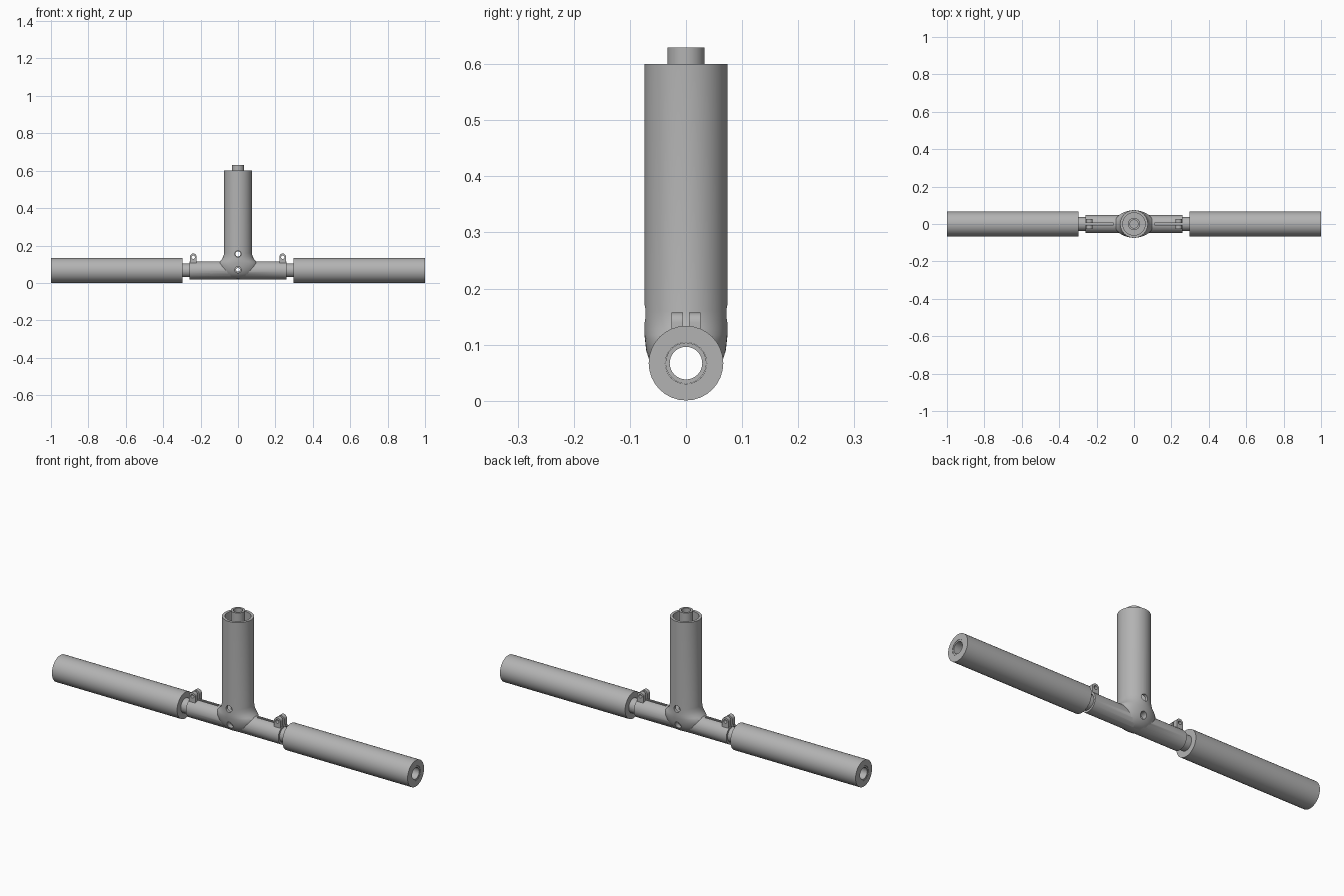
import bpy, bmesh, math
from mathutils import Matrix, Vector

if "Cube" in bpy.data.objects:
    bpy.data.objects.remove(bpy.data.objects["Cube"], do_unlink=True)

grey = bpy.data.materials.new("plain grey")
grey.use_nodes = True
grey.diffuse_color = (0.45, 0.45, 0.45, 1)
grey.node_tree.nodes["Principled BSDF"].inputs["Base Color"].default_value = (0.45, 0.45, 0.45, 1)

AXIS_Z = 0.067      # height of the horizontal pipe
TURN = {"X": Matrix.Rotation(math.pi / 2, 4, "Y"),
        "Y": Matrix.Rotation(math.pi / 2, 4, "X"),
        "Z": Matrix.Identity(4)}


def finish(bm, name):
    bmesh.ops.recalc_face_normals(bm, faces=bm.faces)
    mesh = bpy.data.meshes.new(name)
    bm.to_mesh(mesh)
    bm.free()
    mesh.materials.append(grey)
    obj = bpy.data.objects.new(name, mesh)
    bpy.context.collection.objects.link(obj)
    return obj


def rod(name, axis, center, radius, length, sides=32):
    bm = bmesh.new()
    bmesh.ops.create_cone(bm, cap_ends=True, segments=sides, radius1=radius, radius2=radius,
                          depth=length, matrix=Matrix.Translation(center) @ TURN[axis])
    return finish(bm, name)


def box(name, center, size):
    bm = bmesh.new()
    bmesh.ops.create_cube(bm, size=1, matrix=Matrix.Translation(center) @ Matrix.Diagonal((*size, 1)))
    return finish(bm, name)


def loft(name, rings, sides=48):
    """Stacked ellipses given as (half width, half depth, height)."""
    bm = bmesh.new()
    loops = [[bm.verts.new((a * math.cos(math.tau * i / sides), b * math.sin(math.tau * i / sides), z))
              for i in range(sides)] for a, b, z in rings]
    for low, high in zip(loops, loops[1:]):
        for i in range(sides):
            j = (i + 1) % sides
            bm.faces.new((low[i], low[j], high[j], high[i]))
    bm.faces.new(loops[0])
    bm.faces.new(loops[-1])
    return finish(bm, name)


def combine(obj, other, operation):
    other.hide_render = True
    mod = obj.modifiers.new("combine", "BOOLEAN")
    mod.operation, mod.solver, mod.object = operation, "EXACT", other
    bpy.context.view_layer.objects.active = obj
    bpy.ops.object.modifier_apply(modifier=mod.name)
    bpy.data.objects.remove(other, do_unlink=True)


def smooth(obj):
    bpy.ops.object.select_all(action="DESELECT")
    obj.select_set(True)
    bpy.context.view_layer.objects.active = obj
    bpy.ops.object.shade_smooth_by_angle(angle=math.radians(32))


# Tee body: horizontal sleeve flowing into the upright socket
tee = rod("tee_body", "X", (0, 0, AXIS_Z), 0.048, 0.52, 48)
combine(tee, loft("upright", [
    (0.045, 0.020, 0.022), (0.070, 0.042, 0.034), (0.088, 0.057, 0.050),
    (0.100, 0.066, 0.070), (0.106, 0.071, 0.090), (0.104, 0.073, 0.108),
    (0.095, 0.074, 0.117), (0.085, 0.074, 0.128), (0.078, 0.074, 0.142),
    (0.074, 0.074, 0.160), (0.074, 0.074, 0.600)]), "UNION")

# Pairs of clamp ears on the sleeve ends
for side in (-1, 1):
    for y in (-0.0155, 0.0155):
        ear = box("ear", (side * 0.239, y, 0.118), (0.036, 0.021, 0.042))
        combine(ear, rod("ear_top", "Y", (side * 0.239, y, 0.139), 0.018, 0.021, 24), "UNION")
        combine(tee, ear, "UNION")

# Bores, bolt holes and clamp slits
combine(tee, rod("pipe_bore", "X", (0, 0, AXIS_Z), 0.038, 0.6), "DIFFERENCE")
combine(tee, rod("socket_bore", "Z", (0, 0, 0.38), 0.060, 0.50), "DIFFERENCE")
for z in (0.07, 0.155):
    combine(tee, rod("bolt_hole", "Y", (0, 0, z), 0.017, 0.3, 20), "DIFFERENCE")
for side in (-1, 1):
    combine(tee, rod("ear_hole", "Y", (side * 0.239, 0, 0.137), 0.009, 0.1, 16), "DIFFERENCE")
    combine(tee, box("slit", (side * 0.19, 0, 0.14), (0.16, 0.009, 0.09)), "DIFFERENCE")
smooth(tee)

# Horizontal inner pipe
pipe = rod("cross_pipe", "X", (0, 0, AXIS_Z), 0.0365, 1.998)
combine(pipe, rod("pipe_hollow", "X", (0, 0, AXIS_Z), 0.029, 2.2), "DIFFERENCE")
combine(pipe, rod("pin_hole", "Y", (0, 0, 0.07), 0.010, 0.2, 16), "DIFFERENCE")
smooth(pipe)

# Upright inner pipe
post = rod("upright_pipe", "Z", (0, 0, 0.375), 0.033, 0.51)
combine(post, rod("post_hollow", "Z", (0, 0, 0.375), 0.022, 0.6), "DIFFERENCE")
combine(post, rod("pin_hole", "Y", (0, 0, 0.155), 0.014, 0.2, 16), "DIFFERENCE")
smooth(post)

# Thick grips on both pipe ends
for side, name in ((-1, "right_grip"), (1, "left_grip")):
    center = Vector((side * 0.648, 0, AXIS_Z))
    grip = rod(name, "X", center, 0.0665, 0.704)
    combine(grip, rod("grip_bore", "X", center, 0.037, 0.9), "DIFFERENCE")
    smooth(grip)
